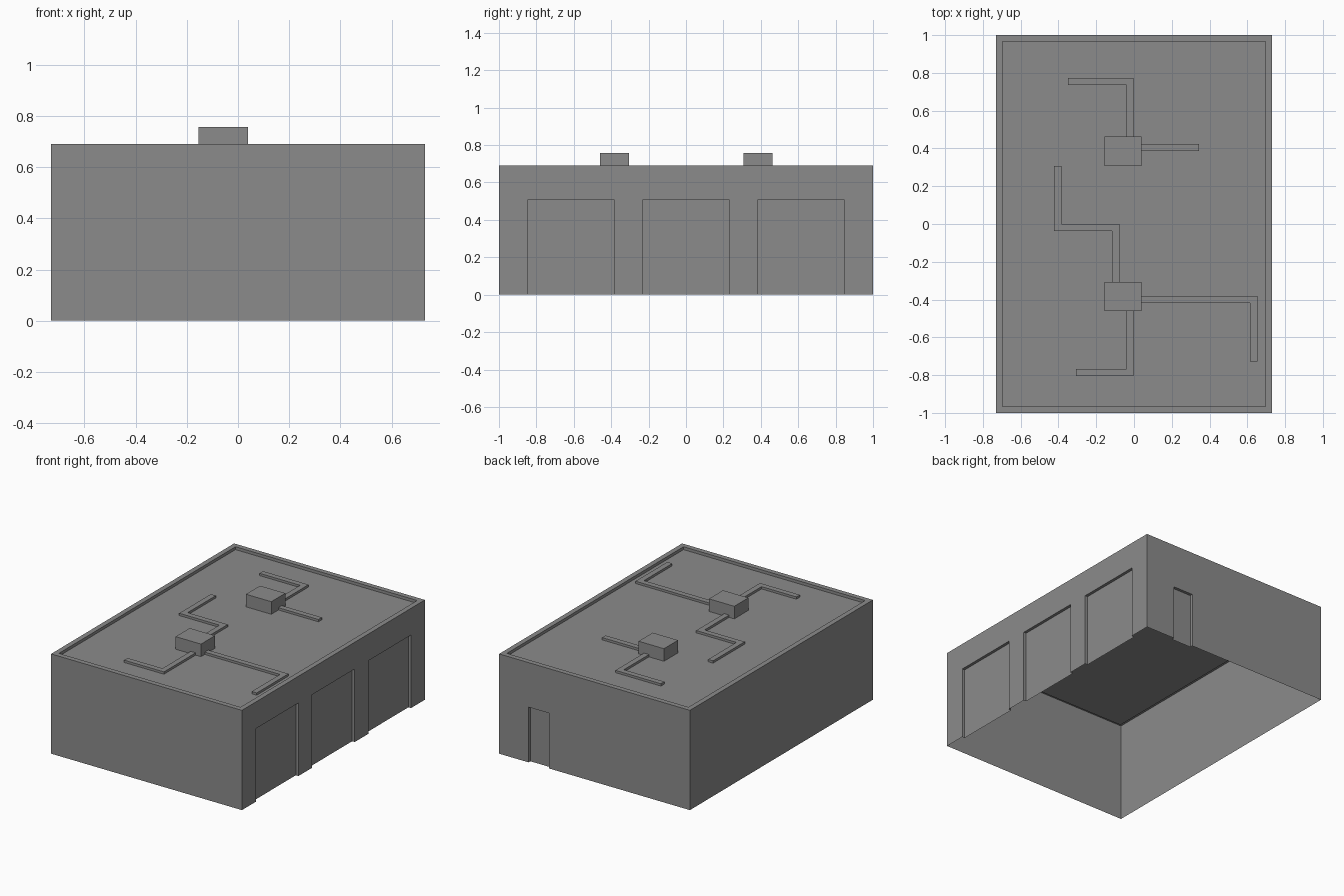
import bpy
import bmesh
from mathutils import Vector

W, L, H = 0.73, 1.0, 0.69       # half width, half length, wall height
RIM, ROOF = 0.035, 0.67         # parapet width, sunken roof height
RECESS = 0.02
PIPE_W, PIPE_H = 0.038, 0.016
UNIT_TOP = 0.757
UP = Vector((0, 0, 1))

default = bpy.data.objects.get("Cube")
if default:
    bpy.data.objects.remove(default, do_unlink=True)

grey = bpy.data.materials.new("concrete grey")
grey.use_nodes = True
colour = (0.26, 0.26, 0.26, 1)
grey.diffuse_color = colour
grey.node_tree.nodes["Principled BSDF"].inputs["Base Color"].default_value = colour


def add_object(name, faces):
    """Make a flat shaded object from lists of corner points."""
    bm = bmesh.new()
    for points in faces:
        bm.faces.new([bm.verts.new(p) for p in points])
    bmesh.ops.remove_doubles(bm, verts=bm.verts, dist=1e-5)
    mesh = bpy.data.meshes.new(name)
    bm.to_mesh(mesh)
    bm.free()
    mesh.materials.append(grey)
    obj = bpy.data.objects.new(name, mesh)
    bpy.context.collection.objects.link(obj)
    return obj


def rect(w, l, z):
    return [Vector((x, y, z)) for x, y in ((-w, -l), (w, -l), (w, l), (-w, l))]


def band(lower, upper):
    """Quads joining two closed loops of points."""
    n = len(lower)
    return [[lower[i], lower[(i + 1) % n], upper[(i + 1) % n], upper[i]]
            for i in range(n)]


def wall(start, end, doors):
    """Wall outline stepping round its doorways, with reveals and door panels."""
    along = (end - start).normalized()
    inward = UP.cross(along)

    def at(s, z, d=0):
        return start + along * s + UP * z + inward * d

    outline, reveals, panels = [at(0, 0)], [], []
    for a, b, h in doors:
        front = [at(a, 0), at(a, h), at(b, h), at(b, 0)]
        back = [p + inward * RECESS for p in front]
        outline += front
        reveals += [[front[i], back[i], back[i + 1], front[i + 1]] for i in range(3)]
        panels.append(back[::-1])
    length = (end - start).length
    outline += [at(length, 0), at(length, H), at(0, H)]
    return [outline] + reveals, panels


# Walls: three wide doors on the +x side, one small door at the back
doorways = {
    1: [(L + c - 0.233, L + c + 0.233, 0.505) for c in (-0.615, 0, 0.615)],
    2: [(W - 0.505, W - 0.35, 0.382)],
}
corners = rect(W, L, 0)
shell, door_panels = [], []
for i in range(4):
    faces, panels = wall(corners[i], corners[(i + 1) % 4], doorways.get(i, []))
    shell += faces
    door_panels += panels

# Parapet rim and sunken roof
inner, floor = rect(W - RIM, L - RIM, H), rect(W - RIM, L - RIM, ROOF)
shell += band(rect(W, L, H), inner) + band(inner, floor) + [floor]
add_object("building_shell", shell)

names = ["wide_door_front", "wide_door_middle", "wide_door_rear", "back_door"]
for name, panel in zip(names, door_panels):
    add_object(name, [panel])


# Rooftop units
def prism(name, base, height):
    top = [p + UP * height for p in base]
    add_object(name, band(base, top) + [top])


for name, y in (("front_roof_unit", -0.383), ("rear_roof_unit", 0.385)):
    base = [p + Vector((-0.058, y, 0)) for p in rect(0.097, 0.077, ROOF)]
    prism(name, base, UNIT_TOP - ROOF)


# Flat ducts with mitred corners, following centre lines
def duct(name, path):
    pts = [Vector((x, y, ROOF)) for x, y in path]
    dirs = [(b - a).normalized() for a, b in zip(pts, pts[1:])]
    left, right = [], []
    for i, p in enumerate(pts):
        sides = {tuple(UP.cross(d)) for d in dirs[max(i - 1, 0):i + 1]}
        offset = sum((Vector(s) for s in sides), Vector()) * PIPE_W / 2
        left.append(p + offset)
        right.append(p - offset)
    prism(name, right + left[::-1], PIPE_H)


duct("rear_duct_side", [(0.039, 0.405), (0.345, 0.405)])
duct("rear_duct_back", [(-0.021, 0.462), (-0.021, 0.755), (-0.35, 0.755)])
duct("front_duct_side", [(0.039, -0.4), (0.634, -0.4), (0.634, -0.728)])
duct("front_duct_front", [(-0.021, -0.46), (-0.021, -0.787), (-0.307, -0.787)])
duct("front_duct_back", [(-0.097, -0.306), (-0.097, -0.019),
                         (-0.404, -0.019), (-0.404, 0.308)])
